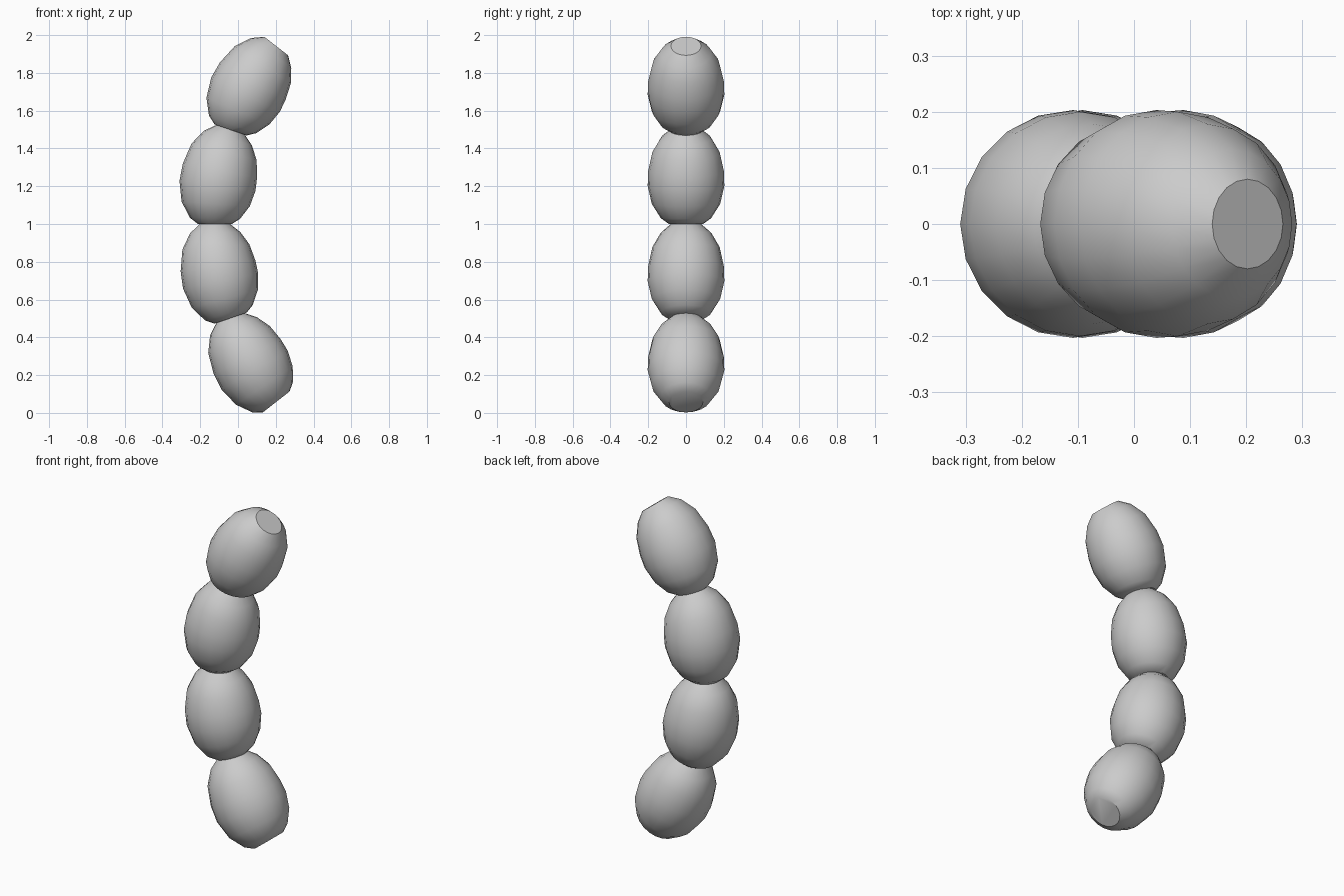
import bpy, bmesh, math

if "Cube" in bpy.data.objects:
    bpy.data.objects.remove(bpy.data.objects["Cube"])

SIDES = 20
R = 1.53                  # radius of the arc the chain follows
STEP = math.radians(19)   # arc angle of one link
X_MID, Z_MID = -0.122, 1.0

# Link profile: (fraction along the link, radius)
PROFILE = [(0, 0.09), (0.06, 0.133), (0.21, 0.181), (0.40, 0.203),
           (0.56, 0.2), (0.76, 0.178), (0.91, 0.133), (1, 0.08)]


def make_link(name, start):
    bm = bmesh.new()
    rings = []
    for t, rad in PROFILE:
        a = start + t * STEP
        ring = []
        for i in range(SIDES):
            p = 2 * math.pi * i / SIDES
            d = R - rad * math.cos(p)
            ring.append(bm.verts.new((X_MID + R - d * math.cos(a),
                                      rad * math.sin(p),
                                      Z_MID + d * math.sin(a))))
        rings.append(ring)
    # Sides and flat end caps
    for lo, hi in zip(rings, rings[1:]):
        for i in range(SIDES):
            j = (i + 1) % SIDES
            bm.faces.new((lo[i], lo[j], hi[j], hi[i]))
    bm.faces.new(rings[0])
    bm.faces.new(rings[-1])
    bmesh.ops.recalc_face_normals(bm, faces=bm.faces)
    mesh = bpy.data.meshes.new(name)
    bm.to_mesh(mesh)
    bm.free()
    ob = bpy.data.objects.new(name, mesh)
    bpy.context.collection.objects.link(ob)
    bpy.ops.object.select_all(action='DESELECT')
    ob.select_set(True)
    bpy.context.view_layer.objects.active = ob
    bpy.ops.object.shade_smooth_by_angle(angle=math.radians(35))


# Four links stacked along the arc
for k in range(4):
    make_link(f"link_{k + 1}", (k - 2) * STEP)
